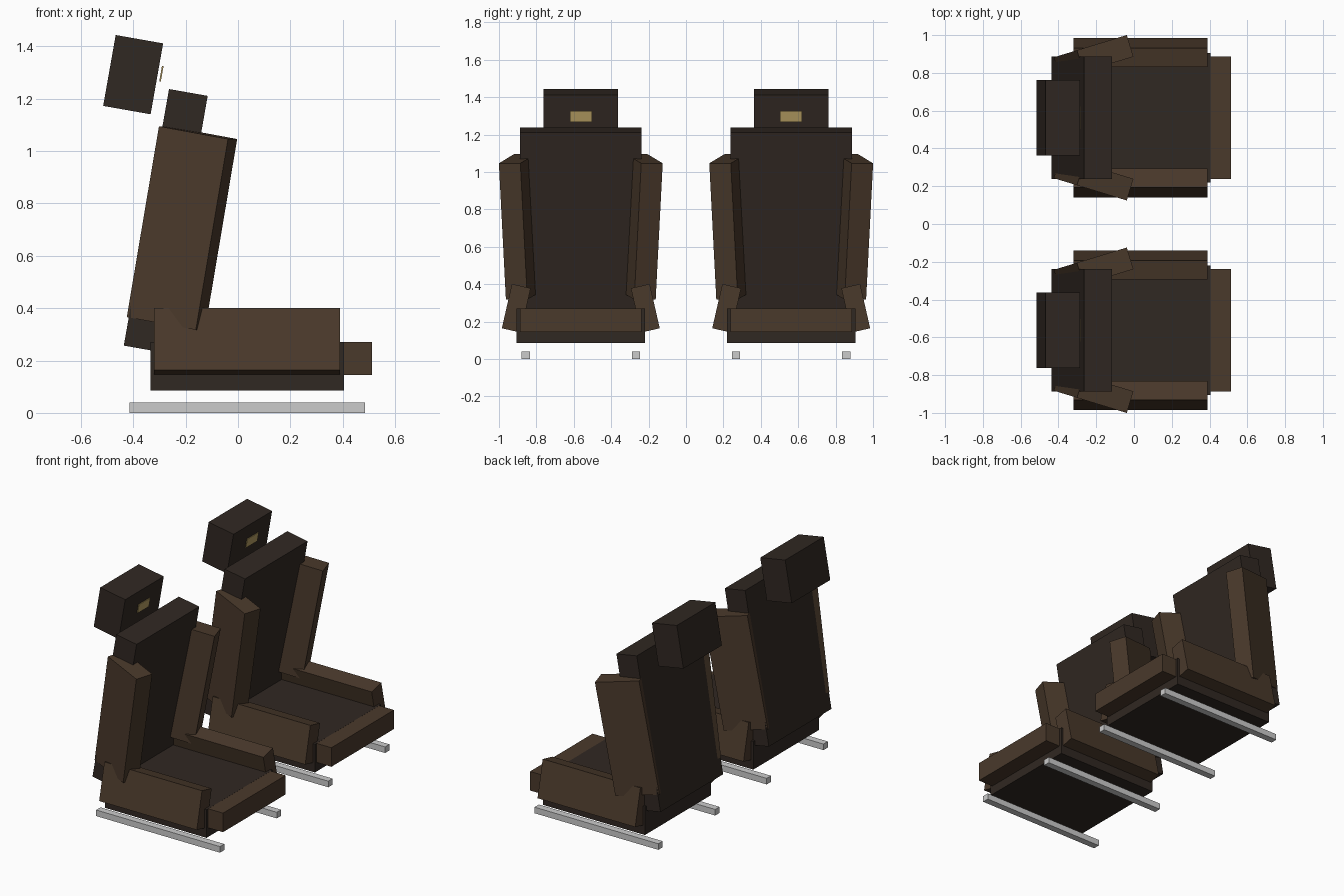
import bpy
from math import radians

if "Cube" in bpy.data.objects:
    bpy.data.objects.remove(bpy.data.objects["Cube"])


def material(name, color):
    m = bpy.data.materials.new(name)
    m.diffuse_color = (*color, 1)
    m.use_nodes = True
    m.node_tree.nodes["Principled BSDF"].inputs["Base Color"].default_value = m.diffuse_color
    return m


DARK = material("dark_leather", (0.030, 0.021, 0.016))
BROWN = material("brown_leather", (0.068, 0.041, 0.024))
TAN = material("tan_plate", (0.45, 0.33, 0.12))


def box(name, center, size, rot=(0, 0, 0), mat=None):
    bpy.ops.mesh.primitive_cube_add(size=1, location=center,
                                    rotation=[radians(a) for a in rot])
    ob = bpy.context.object
    ob.name = name
    ob.scale = size
    bpy.ops.object.transform_apply(location=False, rotation=False, scale=True)
    if mat:
        ob.data.materials.append(mat)
    return ob


def seat(label, cy):
    # cushion and its front roll
    box(label + "_cushion", (0.035, cy, 0.178), (0.74, 0.685, 0.185), mat=DARK)
    box(label + "_thigh_support", (0.455, cy, 0.2075), (0.115, 0.65, 0.125), mat=BROWN)
    # leaning backrest, headrest and plate
    box(label + "_backrest", (-0.276, cy, 0.734), (0.15, 0.65, 0.995), (0, 10, 0), DARK)
    box(label + "_headrest", (-0.4005, cy, 1.292), (0.184, 0.40, 0.275), (0, 10, 0), DARK)
    box(label + "_headrest_plate", (-0.2925, cy, 1.296), (0.006, 0.118, 0.06), (0, 10, 0), TAN)
    # paired side parts
    for side, s in (("inner", -1), ("outer", 1)):
        name = f"{label}_{side}"
        box(name + "_cushion_bolster", (0.035, cy + s * 0.345, 0.271),
            (0.71, 0.103, 0.243), (s * 12.8, 0, 0), BROWN)
        box(name + "_back_bolster", (-0.214, cy + s * 0.3215, 0.706),
            (0.28, 0.12, 0.74), (0, 10, s * 17), BROWN)
        box(name + "_rail", (0.035, cy + s * 0.295, 0.02), (0.90, 0.045, 0.04))


seat("left_seat", -0.5625)
seat("right_seat", 0.5625)
